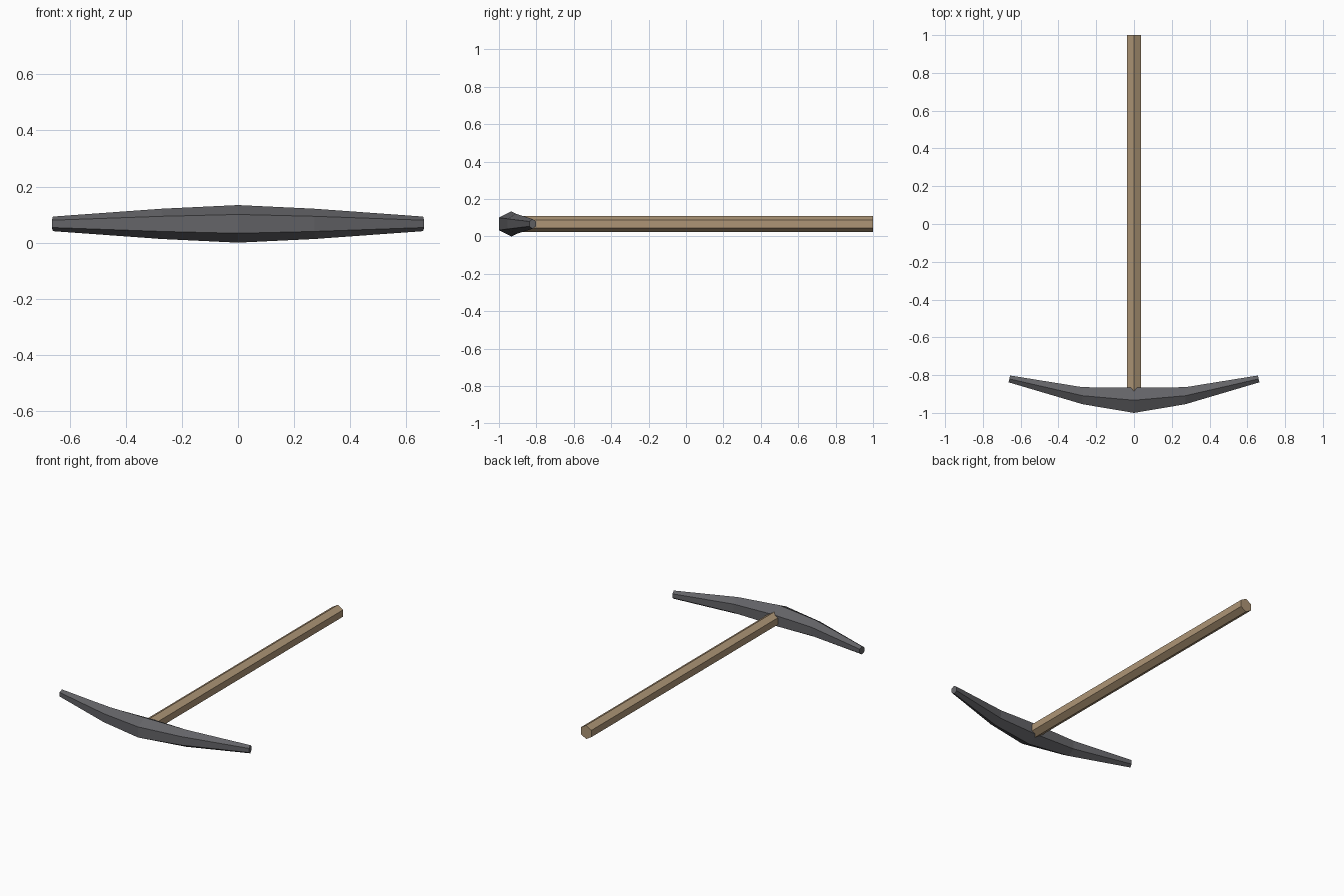
import bpy
import bmesh
from math import sin, cos, pi

cube = bpy.data.objects.get("Cube")
if cube:
    bpy.data.objects.remove(cube)

MID_Z = 0.067


def material(name, rgb):
    mat = bpy.data.materials.new(name)
    mat.use_nodes = True
    mat.diffuse_color = (*rgb, 1)
    mat.node_tree.nodes["Principled BSDF"].inputs["Base Color"].default_value = (*rgb, 1)
    return mat


def hex_loft(name, stations, mat):
    """Skin hexagonal rings; station = (centre, half-width vector in plan, half height)."""
    bm = bmesh.new()
    rings = []
    for (cx, cy), (wx, wy), height in stations:
        ring = []
        for i in range(6):
            a = pi / 2 + i * pi / 3
            side = cos(a) / cos(pi / 6)
            ring.append(bm.verts.new((cx + side * wx, cy + side * wy, MID_Z + height * sin(a))))
        rings.append(ring)
    for a, b in zip(rings, rings[1:]):
        for i in range(6):
            j = (i + 1) % 6
            bm.faces.new((a[i], a[j], b[j], b[i]))
    bm.faces.new(rings[0])
    bm.faces.new(rings[-1])
    bmesh.ops.recalc_face_normals(bm, faces=bm.faces)
    mesh = bpy.data.meshes.new(name)
    bm.to_mesh(mesh)
    bm.free()
    mesh.materials.append(mat)
    obj = bpy.data.objects.new(name, mesh)
    bpy.context.collection.objects.link(obj)
    return obj


steel = material("dark steel", (0.125, 0.125, 0.135))
wood = material("light wood", (0.42, 0.30, 0.18))

# Curved head: tapered rings from the middle to one tip, mirrored to the other
half = [
    ((0.0, -0.933), (0.0, 0.067), 0.067),
    ((0.272, -0.909), (0.0, 0.045), 0.054),
    ((0.66, -0.82), (-0.004, 0.018), 0.026),
]
other = [((-c[0], c[1]), (-w[0], w[1]), h) for c, w, h in reversed(half[1:])]
hex_loft("pick_head", other + half, steel)

# Straight hexagonal handle, set into the middle of the head
hex_loft("handle", [((0, y), (0.037, 0), 0.043) for y in (-0.93, 1.0)], wood)
